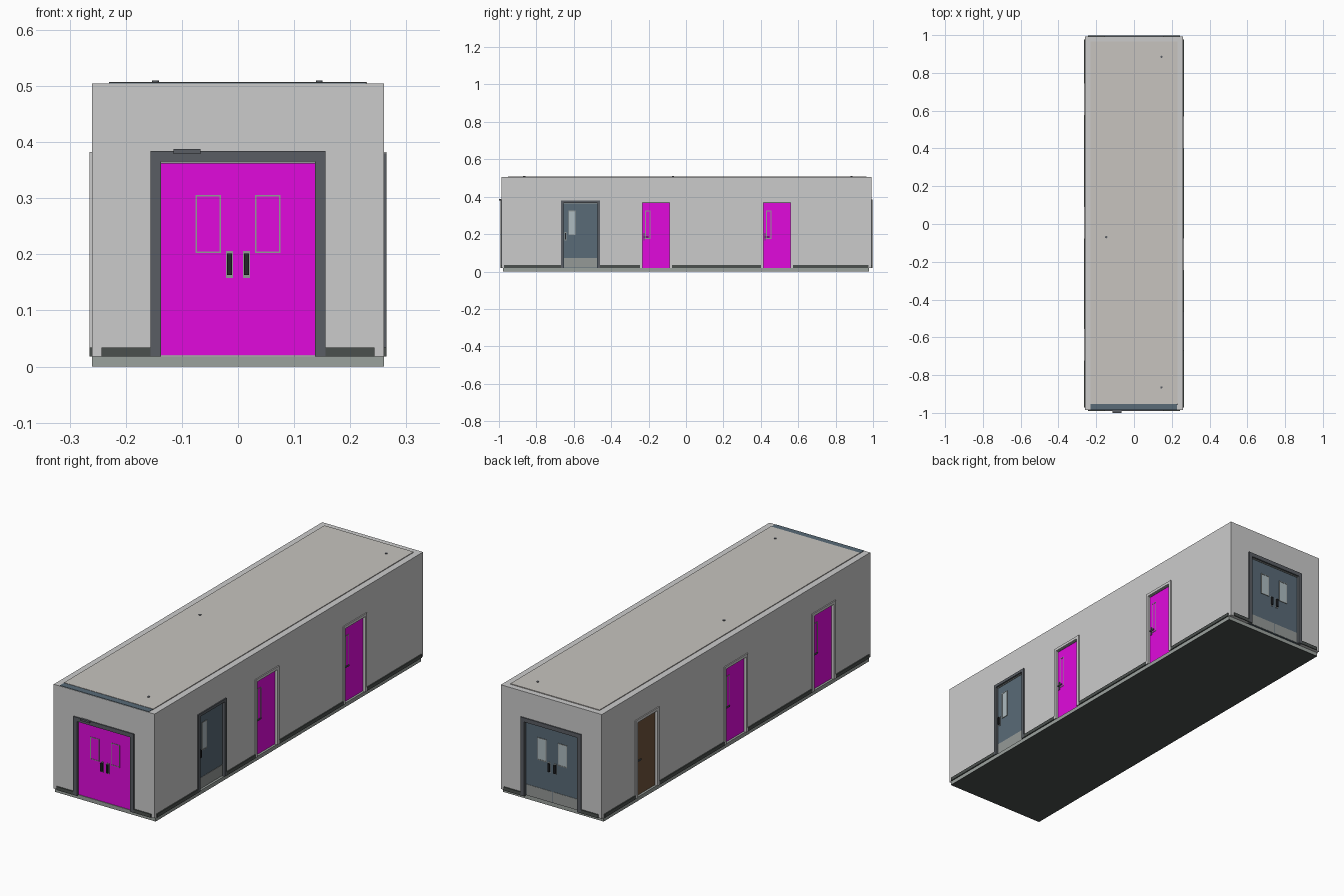
import bpy, bmesh, math
from mathutils import Matrix, Vector

if "Cube" in bpy.data.objects:
    bpy.data.objects.remove(bpy.data.objects["Cube"])


def mat(name, r, g, b):
    m = bpy.data.materials.new(name)
    m.diffuse_color = (r, g, b, 1)
    m.use_nodes = True
    m.node_tree.nodes["Principled BSDF"].inputs["Base Color"].default_value = m.diffuse_color
    return m


MAGENTA = mat("magenta", 0.75, 0.003, 0.72)
SLATE = mat("slate_blue", 0.10, 0.145, 0.185)
BROWN = mat("brown_wood", 0.16, 0.09, 0.045)
DARK = mat("dark_grey", 0.10, 0.11, 0.125)
SKIRT = mat("skirting_grey", 0.07, 0.08, 0.075)
BLACK = mat("black", 0.015, 0.017, 0.02)
WALL = mat("wall_grey", 0.56, 0.58, 0.55)
CEIL = mat("ceiling_warm", 0.57, 0.55, 0.52)
FLOOR = mat("floor_grey", 0.33, 0.36, 0.34)
STEEL = mat("steel", 0.30, 0.32, 0.31)
GLASS = mat("pale_glass", 0.42, 0.50, 0.53)

HX, YF, YB, Z0, ZT, T = 0.26, -0.986, 0.992, 0.018, 0.504, 0.03
ID = Matrix.Identity(4)


def boxes(name, material, ranges, m=ID):
    """One object made of boxes given as (x0, x1, y0, y1, z0, z1)."""
    bm = bmesh.new()
    for x0, x1, y0, y1, z0, z1 in ranges:
        c = Vector((x0 + x1, y0 + y1, z0 + z1)) / 2
        s = Matrix.Diagonal((x1 - x0, y1 - y0, z1 - z0, 1))
        bmesh.ops.create_cube(bm, size=1, matrix=m @ Matrix.Translation(c) @ s)
    me = bpy.data.meshes.new(name)
    bm.to_mesh(me)
    bm.free()
    ob = bpy.data.objects.new(name, me)
    bpy.context.collection.objects.link(ob)
    me.materials.append(material)
    return ob


def frame(name, material, x0, x1, z0, z1, w, y0, y1, m, sill=False):
    """Rectangular surround of width w, as one clean extruded ring or arch."""
    if sill:
        loop = [(x0, z0), (x1, z0), (x1, z1), (x0, z1)]
        inner = [(x0 + w, z0 + w), (x1 - w, z0 + w), (x1 - w, z1 - w), (x0 + w, z1 - w)]
    else:
        loop = [(x0, z0), (x0, z1), (x1, z1), (x1, z0)]
        inner = [(x0 + w, z0), (x0 + w, z1 - w), (x1 - w, z1 - w), (x1 - w, z0)]
    bm = bmesh.new()
    if sill:
        o, i = [[bm.verts.new((x, y0, z)) for x, z in p] for p in (loop, inner)]
        faces = [bm.faces.new((o[k], o[(k + 1) % 4], i[(k + 1) % 4], i[k])) for k in range(4)]
    else:
        faces = [bm.faces.new([bm.verts.new((x, y0, z)) for x, z in loop + inner[::-1]])]
    ext = bmesh.ops.extrude_face_region(bm, geom=faces, use_keep_orig=True)["geom"]
    bmesh.ops.translate(bm, vec=(0, y1 - y0, 0),
                        verts=[v for v in ext if isinstance(v, bmesh.types.BMVert)])
    bmesh.ops.recalc_face_normals(bm, faces=bm.faces)
    bm.transform(m)
    me = bpy.data.meshes.new(name)
    bm.to_mesh(me)
    bm.free()
    me.materials.append(material)
    bpy.context.collection.objects.link(bpy.data.objects.new(name, me))


# Wall frames: local x runs along the wall seen from outside, local -y is outward
def side(x, y, deg):
    return Matrix.Translation((x, y, 0)) @ Matrix.Rotation(math.radians(deg), 4, "Z")


FRONT, RIGHT = side(0, YF, 0), side(HX, 0, 90)
BACK, LEFT = side(0, YB, 180), side(-HX, 0, -90)

# Doors: name, wall, centre, half width of frame, frame width, top, leaf, frame colour, style
DOORS = [
    ("front_double", FRONT, 0, 0.156, 0.019, 0.384, MAGENTA, DARK, "double"),
    ("back_double", BACK, 0, 0.156, 0.019, 0.384, SLATE, DARK, "double"),
    ("right_dark", RIGHT, -0.565, 0.104, 0.013, 0.38, SLATE, DARK, "wide"),
    ("right_middle", RIGHT, -0.16, 0.086, 0.013, 0.382, MAGENTA, WALL, "slim"),
    ("right_rear", RIGHT, 0.487, 0.086, 0.013, 0.382, MAGENTA, WALL, "slim"),
    ("left_rear", LEFT, -0.66, 0.086, 0.013, 0.382, BROWN, WALL, "plain"),
    ("left_middle", LEFT, -0.007, 0.086, 0.013, 0.382, MAGENTA, WALL, "slim"),
    ("left_front", LEFT, 0.64, 0.086, 0.013, 0.382, MAGENTA, WALL, "slim"),
]

# Wall shell with the room and door openings cut out
walls = boxes("walls", WALL, [(-HX, HX, YF, YB, Z0, ZT)])
cutters = [boxes("room_cutter", WALL, [(-HX + T, HX - T, YF + T, YB - T, 0, 0.6)])]
for n, m, c, hw, w, top, *_ in DOORS:
    h = hw - w / 2
    cutters.append(boxes(n + "_cutter", WALL, [(c - h, c + h, -0.02, 0.05, 0, top - w / 2)], m))
for cut in cutters:
    mod = walls.modifiers.new("opening", "BOOLEAN")
    mod.operation, mod.solver, mod.object = "DIFFERENCE", "EXACT", cut
bpy.context.view_layer.update()
mesh = bpy.data.meshes.new_from_object(walls.evaluated_get(bpy.context.evaluated_depsgraph_get()))
walls.modifiers.clear()
walls.data = mesh
for cut in cutters:
    bpy.data.objects.remove(cut)

# Floor slab, ceiling and slate strip along the front of the roof
boxes("floor", FLOOR, [(-HX, HX, -0.978, 0.978, 0.001, Z0)])
boxes("floor_underside", SKIRT, [(-HX, HX, -0.978, 0.978, 0, 0.001)])
boxes("ceiling", CEIL, [(-0.23, 0.23, -0.953, YB - T + 0.003, 0.488, 0.5075)])
boxes("roof_front_strip", SLATE, [(-0.23, 0.228, -0.984, -0.953, 0.503, 0.506)])

# Sprinkler heads through the ceiling
for i, (x, y) in enumerate([(0.145, 0.885), (-0.147, -0.07), (0.145, -0.865)]):
    bpy.ops.mesh.primitive_cylinder_add(vertices=16, radius=0.006, depth=0.03,
                                        location=(x, y, 0.495))
    ob = bpy.context.object
    ob.name = f"sprinkler_{i}"
    ob.data.materials.append(DARK)
    bpy.ops.object.shade_smooth_by_angle()

# Skirting boards between the doors, showing on both faces of the wall
for wname, m, a, b in [("front", FRONT, -0.243, 0.243), ("back", BACK, -0.243, 0.243),
                       ("right", RIGHT, -0.972, 0.976), ("left", LEFT, -0.976, 0.972)]:
    cuts = sorted((d[2] - d[3], d[2] + d[3]) for d in DOORS if d[1] is m)
    starts, ends = [a] + [c[1] for c in cuts], [c[0] for c in cuts] + [b]
    boxes(wname + "_skirting", SKIRT,
          [(s, e, y, y + 0.006, Z0, 0.034) for s, e in zip(starts, ends)
           for y in (-0.005, T - 0.001)], m)


def window(n, m, x0, x1, z0, z1, glass):
    frame(n + "_window_trim", STEEL, x0, x1, z0, z1, 0.003, 0.006, 0.025, m, True)
    boxes(n + "_window_glass", glass, [(x0 + .003, x1 - .003, 0.0075, 0.0235, z0 + .003, z1 - .003)], m)


def pull(n, m, x, z0, z1, w=0.006):
    boxes(n + "_handle_plate", STEEL, [(x - w, x + w, 0.006, 0.025, z0, z1)], m)
    boxes(n + "_handle_grip", BLACK, [(x - w * .75, x + w * .75, y, y + 0.008, z0 + 0.005, z1 - 0.005)
                                      for y in (-0.002, 0.025)], m)


for n, m, c, hw, w, top, leaf, fcol, style in DOORS:
    glass = MAGENTA if leaf is MAGENTA else GLASS
    frame(n + "_frame", fcol, c - hw, c + hw, Z0, top, w, -0.005, T + 0.005, m)
    h, lt = hw - w, top - w
    # Door leaf and the thin stop above it
    split = 0.0006 if style == "double" and leaf is SLATE else 0
    leaves = [(c - h, c - split, 0.008, 0.023, Z0 + 0.002, lt - 0.003),
              (c + split, c + h, 0.008, 0.023, Z0 + 0.002, lt - 0.003)]
    if not split:
        leaves = [(c - h, c + h, 0.008, 0.023, Z0 + 0.002, lt - 0.003)]
    boxes(n + "_leaf", leaf, leaves, m)
    boxes(n + "_stop", STEEL, [(c - h, c + h, 0.004, 0.027, lt - 0.003, lt)], m)
    if style == "double":
        for s in (-1, 1):
            x = c + s * 0.053
            window(n, m, x - 0.023, x + 0.023, 0.202, 0.306, glass)
            pull(n, m, c + s * 0.015, 0.158, 0.206)
        kick = [(c + split - h + 0.003, c - 0.002), (c + 0.002, c + h - 0.003)]
    elif style == "wide":
        window(n, m, c - 0.063, c - 0.025, 0.195, 0.325, glass)
        pull(n, m, c - 0.079, 0.165, 0.21, 0.005)
        kick = [(c - h + 0.003, c + h - 0.003)]
    else:
        if style == "slim":
            window(n, m, c - 0.058, c - 0.031, 0.175, 0.325, glass)
        # Lever handle
        boxes(n + "_lever", DARK, [(c - 0.068, c - 0.061, 0.005, 0.026, 0.165, 0.205)]
              + [(c - 0.067, c - 0.04, y, y + 0.004, 0.181, 0.187) for y in (-0.001, 0.028)]
              + [(c - 0.067, c - 0.062, -0.001, 0.032, 0.181, 0.187)], m)
        kick = []
    if kick and leaf is SLATE:
        boxes(n + "_kick_plate", STEEL, [(a, b, 0.0065, 0.0245, Z0 + 0.003, 0.072) for a, b in kick], m)

# Door closer above the front doors, pull bar stand-off at the back
boxes("front_door_closer", DARK, [(-0.115, -0.067, -0.014, -0.004, 0.379, 0.388)], FRONT)
